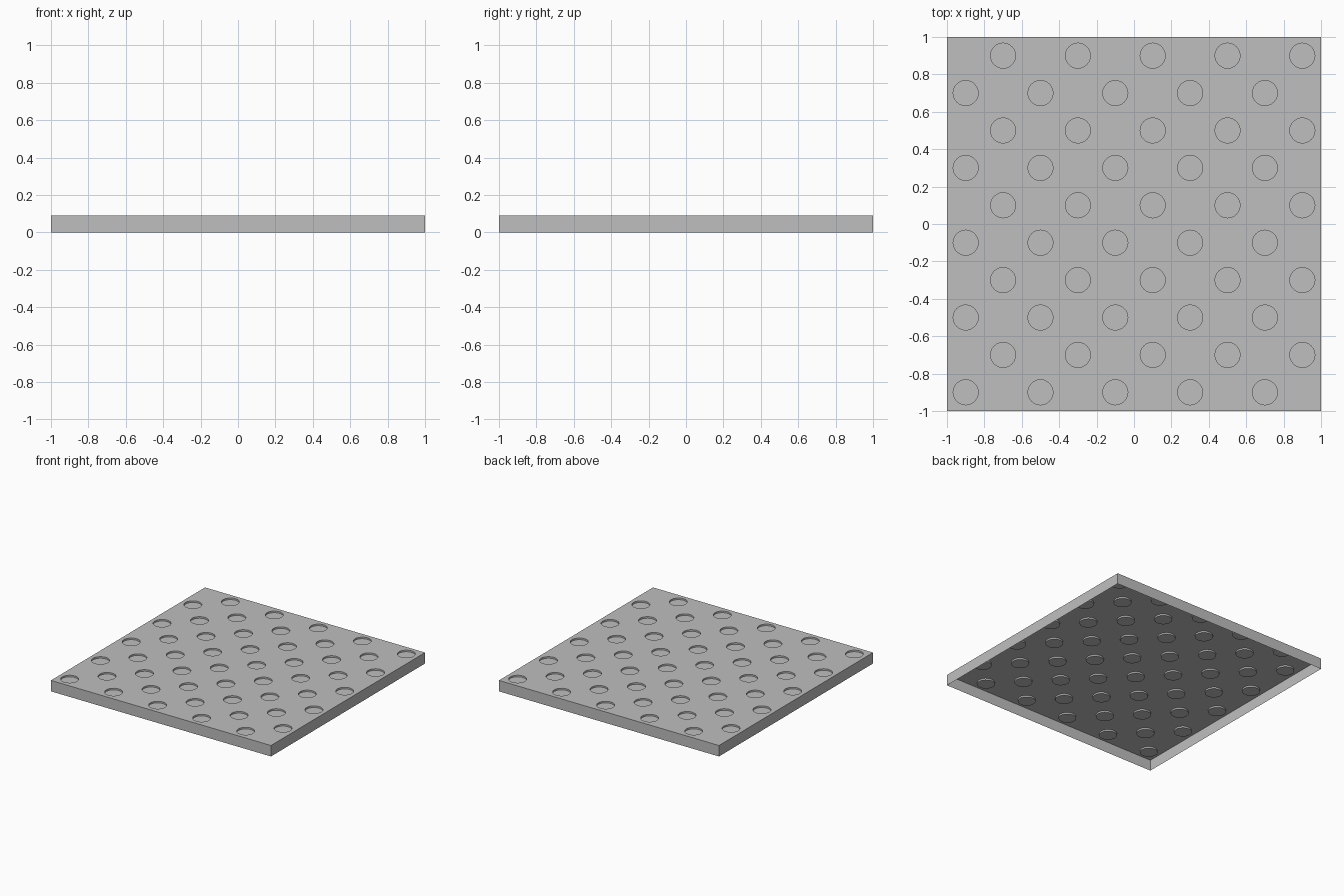
import bpy
import bmesh
from math import pi, cos, sin, radians

CELLS = 10          # cells along each side
HEIGHT = 0.09
RADIUS = 0.067
DEPTH = 0.013
CUTS = 5            # extra points per cell side, giving 24-sided dimples

cube = bpy.data.objects.get("Cube")
if cube:
    bpy.data.objects.remove(cube, do_unlink=True)


def make_material(name, colour):
    mat = bpy.data.materials.new(name)
    mat.use_nodes = True
    mat.diffuse_color = colour
    mat.node_tree.nodes["Principled BSDF"].inputs["Base Color"].default_value = colour
    return mat


def set_ring(face, centre, z):
    """Lay the corners of a face evenly on a circle, starting at its far corner."""
    verts = list(face.verts)
    count = len(verts)
    start = max(range(count), key=lambda i: verts[i].co.x + verts[i].co.y)
    for k in range(count):
        a = pi / 4 + 2 * pi * k / count
        verts[(start + k) % count].co = (
            centre.x + RADIUS * cos(a), centre.y + RADIUS * sin(a), z)


bm = bmesh.new()

# Top sheet, split into square cells
bmesh.ops.create_grid(bm, x_segments=CELLS, y_segments=CELLS, size=1.0)
for v in bm.verts:
    v.co.z = HEIGHT

# Skirt around the open underside
rim = [e for e in bm.edges if e.is_boundary]
skirt = bmesh.ops.extrude_edge_only(bm, edges=rim)["geom"]
for v in skirt:
    if isinstance(v, bmesh.types.BMVert):
        v.co.z = 0.0
bmesh.ops.recalc_face_normals(bm, faces=bm.faces[:])

# Every other cell gets a round dimple
pitch = 2.0 / CELLS
dimples = []
for f in bm.faces:
    c = f.calc_center_median()
    if f.normal.z > 0.5:
        col, row = int((c.x + 1) / pitch), int((c.y + 1) / pitch)
        if (col + row) % 2 == 0:
            dimples.append((f, c))
cell_edges = list({e for f, c in dimples for e in f.edges})
bmesh.ops.bisect_edges(bm, edges=cell_edges, cuts=CUTS)

floors = [f for f, c in dimples]
for z in (HEIGHT, HEIGHT - DEPTH):
    bmesh.ops.inset_individual(bm, faces=floors, thickness=0.003)
    for f, c in dimples:
        set_ring(f, c, z)
bm.normal_update()

mesh = bpy.data.meshes.new("dimpled_panel")
bm.to_mesh(mesh)
bm.free()
panel = bpy.data.objects.new("dimpled_panel", mesh)
bpy.context.collection.objects.link(panel)
mesh.materials.append(make_material("light_grey", (0.52, 0.52, 0.52, 1.0)))

# Round dimple walls, crisp edges
bpy.ops.object.select_all(action='DESELECT')
panel.select_set(True)
bpy.context.view_layer.objects.active = panel
bpy.ops.object.shade_smooth_by_angle(angle=radians(30))
